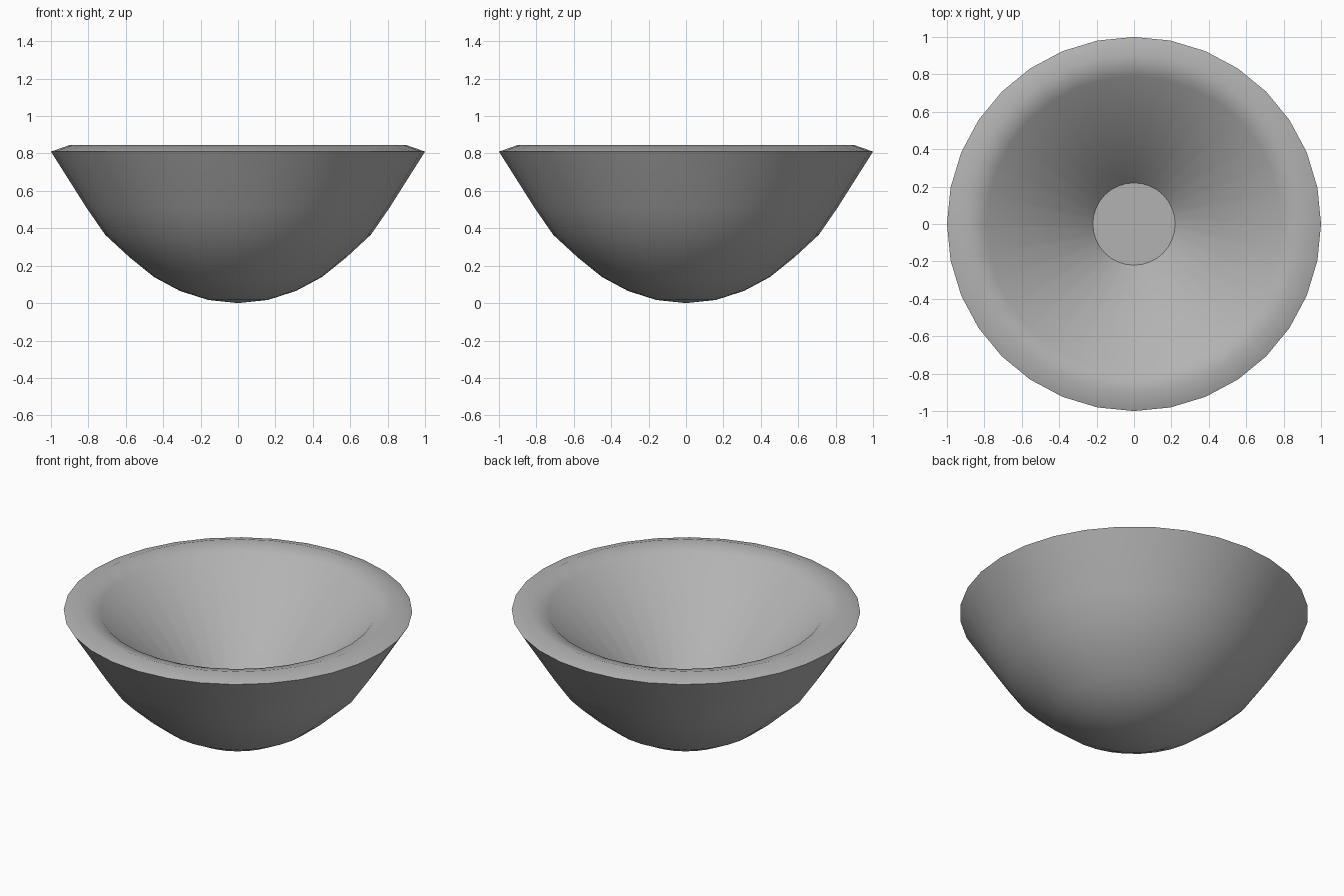
import bpy, bmesh
from math import radians, tau

if "Cube" in bpy.data.objects:
    bpy.data.objects.remove(bpy.data.objects["Cube"])

SIDES = 32

# Closed half-profile (radius, height): outer shell, rim, inner wall, floor
profile = [
    (0.0, 0.003), (0.16, 0.017), (0.31, 0.065), (0.45, 0.14), (0.58, 0.245),
    (0.71, 0.365), (0.81, 0.51), (1.0, 0.81),
    (0.90, 0.845), (0.79, 0.81),
    (0.22, 0.20), (0.0, 0.20),
]
profile[0] = (0.0, 0.0)  # the bowl touches the ground at its centre

# Bowl lathed around z
bm = bmesh.new()
verts = [bm.verts.new((r, 0, z)) for r, z in profile]
edges = [bm.edges.new(pair) for pair in zip(verts, verts[1:])]
bmesh.ops.spin(bm, geom=verts + edges, cent=(0, 0, 0), axis=(0, 0, 1),
               angle=tau, steps=SIDES, use_duplicate=False)
bmesh.ops.remove_doubles(bm, verts=bm.verts, dist=0.0001)
bmesh.ops.recalc_face_normals(bm, faces=bm.faces)

mesh = bpy.data.meshes.new("bowl")
bm.to_mesh(mesh)
bm.free()
bowl = bpy.data.objects.new("bowl", mesh)
bpy.context.collection.objects.link(bowl)

# Dark grey stoneware
grey = bpy.data.materials.new("dark_grey")
grey.diffuse_color = (0.45, 0.45, 0.45, 1)
grey.use_nodes = True
grey.node_tree.nodes["Principled BSDF"].inputs["Base Color"].default_value = grey.diffuse_color
mesh.materials.append(grey)

# Smooth walls, crisp rim and floor edges
bpy.context.view_layer.objects.active = bowl
bowl.select_set(True)
bpy.ops.object.shade_smooth_by_angle(angle=radians(40))
